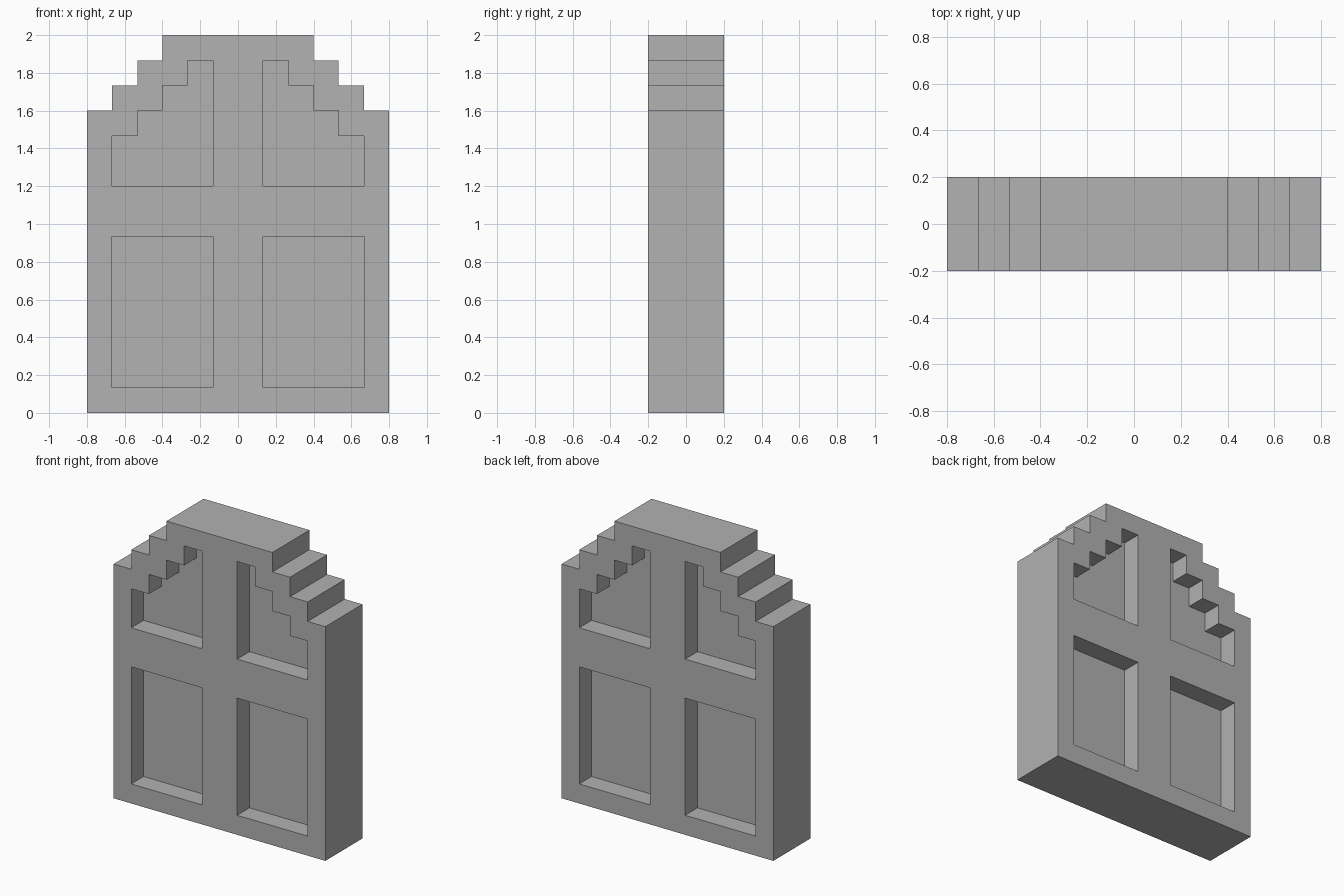
import bpy
import bmesh
import math
from mathutils import Matrix

cube = bpy.data.objects.get("Cube")
if cube:
    bpy.data.objects.remove(cube, do_unlink=True)

U = 2 / 15  # one step of the design

stone = bpy.data.materials.new("grey")
stone.use_nodes = True
colour = (0.445, 0.445, 0.445, 1)
stone.diffuse_color = colour
stone.node_tree.nodes["Principled BSDF"].inputs["Base Color"].default_value = colour


def mirror(points):
    return [(-x, z) for x, z in reversed(points)]


def stairs(x, z, count):
    """Stepped profile climbing inwards from (x, z)."""
    points = [(x, z)]
    for i in range(1, count + 1):
        points += [(x - i, z + i - 1), (x - i, z + i)]
    return points


def plate(name, loops, depth):
    """Extrude closed x-z loops (inner loops become holes), centred on y = 0."""
    curve = bpy.data.curves.new(name, 'CURVE')
    curve.dimensions = '2D'
    curve.fill_mode = 'BOTH'
    curve.extrude = depth * U / 2
    for loop in loops:
        spline = curve.splines.new('POLY')
        spline.points.add(len(loop) - 1)
        for point, (x, z) in zip(spline.points, loop):
            point.co = (x * U, z * U, 0, 1)
        spline.use_cyclic_u = True
    temp = bpy.data.objects.new(name + " outline", curve)
    mesh = bpy.data.meshes.new_from_object(temp)
    bpy.data.objects.remove(temp)
    bpy.data.curves.remove(curve)

    # Stand the plate upright and tidy it
    mesh.transform(Matrix.Rotation(math.pi / 2, 4, 'X'))
    bm = bmesh.new()
    bm.from_mesh(mesh)
    bmesh.ops.remove_doubles(bm, verts=bm.verts, dist=0.0001)
    bmesh.ops.recalc_face_normals(bm, faces=bm.faces)
    for face in bm.faces:
        face.smooth = False
    bm.to_mesh(mesh)
    bm.free()
    mesh.name = name
    mesh.materials.clear()
    mesh.materials.append(stone)
    obj = bpy.data.objects.new(name, mesh)
    bpy.context.collection.objects.link(obj)
    return obj


# Outer silhouette with a stepped arch
half = [(6, 0)] + stairs(6, 12, 3)
outline = half + mirror(half)

# Four openings, the upper ones following the arch
lower = [(1, 1), (5, 1), (5, 7), (1, 7)]
upper = [(1, 9), (5, 9)] + stairs(5, 11, 3) + [(1, 14)]
panes = {
    "lower_left_pane": lower,
    "lower_right_pane": mirror(lower),
    "upper_left_pane": upper,
    "upper_right_pane": mirror(upper),
}

# Thick frame, with thin panes recessed on both faces
plate("window_frame", [outline] + list(panes.values()), 3)
for name, loop in panes.items():
    plate(name, [loop], 1)
